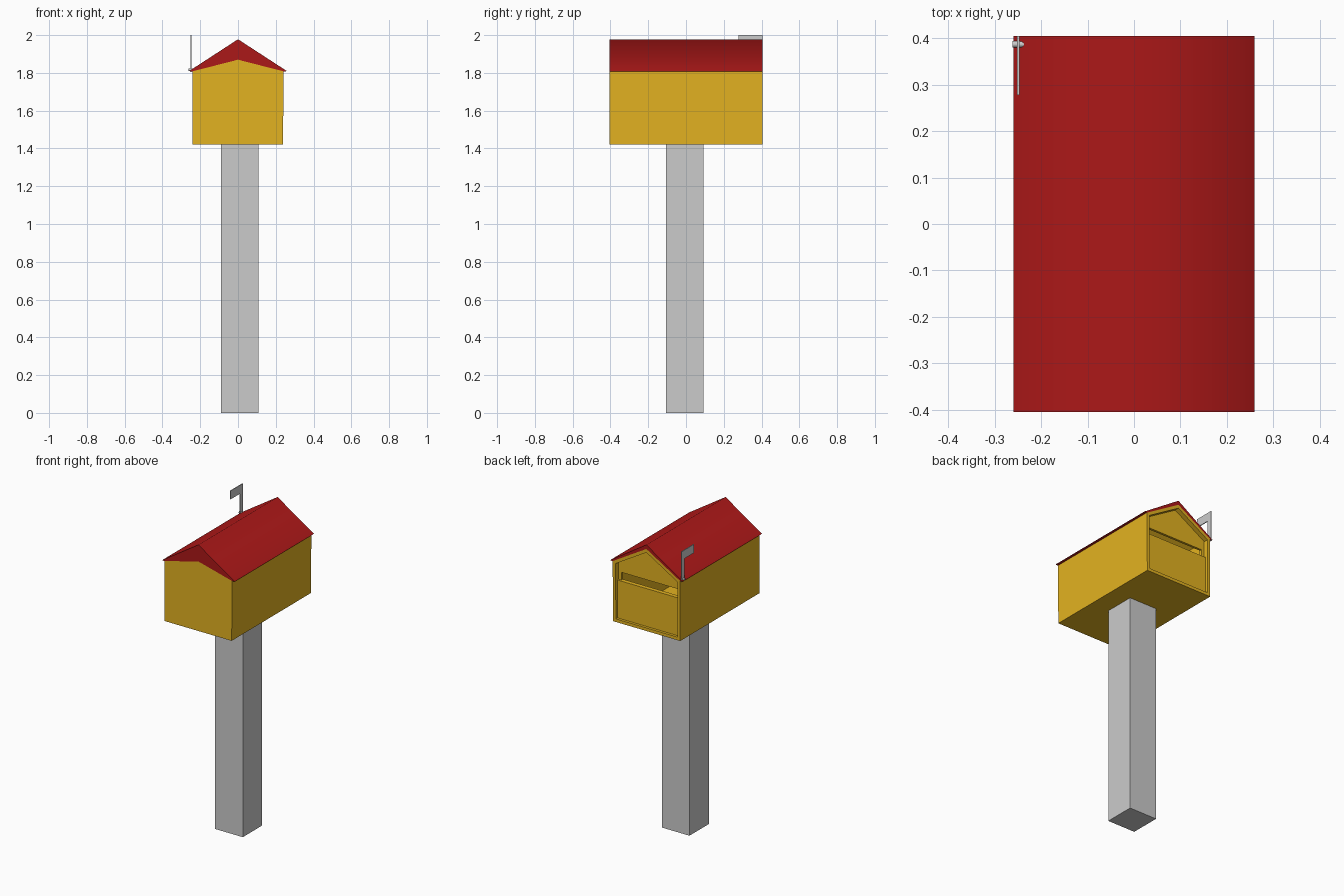
import bpy, bmesh, math

if "Cube" in bpy.data.objects:
    bpy.data.objects.remove(bpy.data.objects["Cube"])


def material(name, color):
    m = bpy.data.materials.new(name)
    m.diffuse_color = (*color, 1)
    m.use_nodes = True
    m.node_tree.nodes["Principled BSDF"].inputs["Base Color"].default_value = m.diffuse_color
    return m


RED = material("red_paint", (0.41, 0.009, 0.009))
YELLOW = material("yellow_paint", (0.767, 0.447, 0.015))


def prism(name, profile, a, b, mat=None, axis="y", open_end=False):
    """Extrude a 2D profile from a to b: (x, z) along y, or (y, z) along x."""
    bm = bmesh.new()
    place = (lambda p, t: (p[0], t, p[1])) if axis == "y" else (lambda p, t: (t, p[0], p[1]))
    start = [bm.verts.new(place(p, a)) for p in profile]
    end = [bm.verts.new(place(p, b)) for p in profile]
    n = len(profile)
    bm.faces.new(start)
    cap = bm.faces.new(end)
    for i in range(n):
        j = (i + 1) % n
        bm.faces.new((start[i], start[j], end[j], end[i]))
    bmesh.ops.recalc_face_normals(bm, faces=bm.faces[:])
    if open_end:
        bmesh.ops.delete(bm, geom=[cap], context="FACES_ONLY")
    mesh = bpy.data.meshes.new(name)
    bm.to_mesh(mesh)
    bm.free()
    ob = bpy.data.objects.new(name, mesh)
    bpy.context.collection.objects.link(ob)
    if mat:
        mesh.materials.append(mat)
    return ob


def rect(x0, x1, z0, z1):
    return [(x0, z0), (x1, z0), (x1, z1), (x0, z1)]


# post
prism("post", rect(-0.09, 0.108, 0, 1.42), -0.105, 0.093)

# hollow house-shaped body, open at the back
house = [(-0.242, 1.42), (0.238, 1.42), (0.242, 1.808), (0, 1.951), (-0.242, 1.808)]
body = prism("body", house, -0.392, 0.405, YELLOW, open_end=True)
wall = body.modifiers.new("wall", "SOLIDIFY")
wall.thickness = 0.02
wall.offset = -1
wall.use_even_offset = True

# front panel with the red gable above it
prism("front_panel", [(-0.242, 1.42), (0.238, 1.42), (0.242, 1.808), (0, 1.87), (-0.242, 1.808)],
      -0.405, -0.392, YELLOW)
prism("front_gable", [(-0.242, 1.808), (0, 1.87), (0.242, 1.808), (0, 1.955)], -0.405, -0.392, RED)

# recessed back: gable panel, slot jambs and a raised lower door
prism("back_gable", [(-0.221, 1.735), (0.22, 1.735), (0.22, 1.797), (0, 1.928), (-0.221, 1.797)],
      0.36, 0.375, YELLOW)
for side, s in (("left", -1), ("right", 1)):
    prism(side + "_slot_jamb", rect(*sorted((s * 0.20, s * 0.221)), 1.685, 1.735),
          0.36, 0.375, YELLOW)
prism("back_door", rect(-0.221, 0.219, 1.439, 1.685), 0.36, 0.388, YELLOW)

# roof, tapering to thin eaves, smooth over the ridge
roof = prism("roof", [(-0.26, 1.809), (0, 1.978), (0.26, 1.809), (0.242, 1.808), (0, 1.951), (-0.242, 1.808)],
             -0.405, 0.405, RED)
bpy.context.view_layer.objects.active = roof
roof.select_set(True)
bpy.ops.object.shade_smooth_by_angle(angle=math.radians(75))

# signal flag with its pivot pin
prism("flag", [(0.375, 1.805), (0.405, 1.805), (0.405, 2.0), (0.278, 2.0), (0.278, 1.945), (0.375, 1.945)],
      -0.252, -0.247, axis="x")
bpy.ops.mesh.primitive_cylinder_add(vertices=16, radius=0.007, depth=0.025,
                                    location=(-0.249, 0.387, 1.817), rotation=(0, math.pi / 2, 0))
bpy.context.object.name = "flag_pin"
